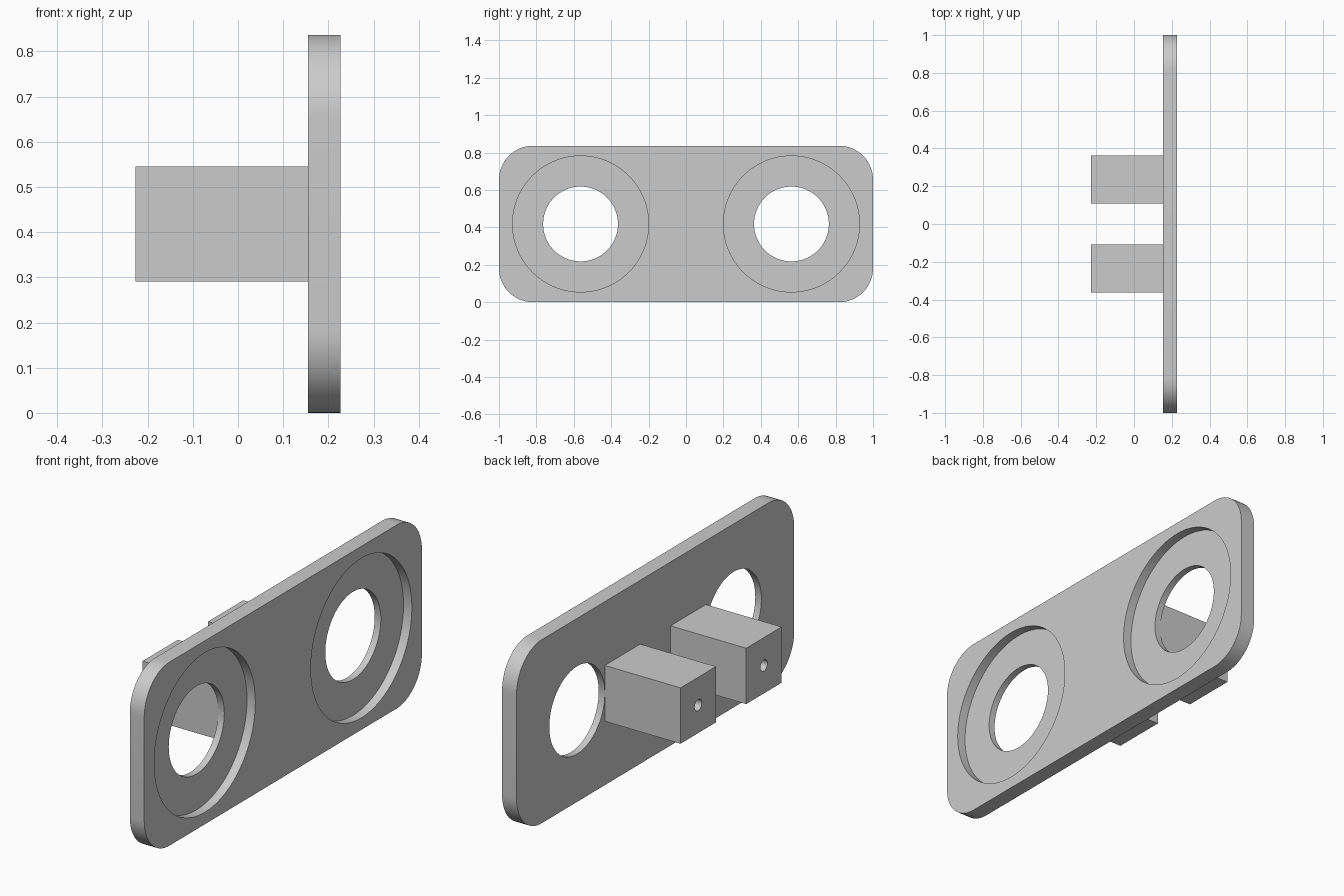
import bpy
import bmesh
import math
from mathutils import Matrix, Vector

if "Cube" in bpy.data.objects:
    bpy.data.objects.remove(bpy.data.objects["Cube"])

S = 1 / 55                 # millimetres to scene units
BACK, FRONT = 8.5, 12.5    # plate faces along x
BLOCK_END = -12.5
MID = 23                   # height of the centre line

grey = bpy.data.materials.new("light_grey")
grey.use_nodes = True
colour = (0.6, 0.6, 0.6, 1)
grey.diffuse_color = colour
grey.node_tree.nodes["Principled BSDF"].inputs["Base Color"].default_value = colour


def finish(name, bm):
    """Turn a bmesh in millimetres into a scaled object."""
    bm.transform(Matrix.Scale(S, 4))
    bmesh.ops.recalc_face_normals(bm, faces=bm.faces)
    mesh = bpy.data.meshes.new(name)
    bm.to_mesh(mesh)
    bm.free()
    mesh.materials.append(grey)
    obj = bpy.data.objects.new(name, mesh)
    bpy.context.collection.objects.link(obj)
    return obj


def box(name, x0, x1, y, width, height, corner=0):
    """Box from x0 to x1 centred on y and MID, with optional rounded corners."""
    bm = bmesh.new()
    place = Matrix.Translation(((x0 + x1) / 2, y, MID))
    size = Matrix.Diagonal((x1 - x0, width, height, 1))
    bmesh.ops.create_cube(bm, size=1, matrix=place @ size)
    if corner:
        edges = [e for e in bm.edges
                 if abs((e.verts[0].co - e.verts[1].co).normalized().x) > 0.9]
        bmesh.ops.bevel(bm, geom=edges, offset=corner, segments=16,
                        profile=0.5, affect='EDGES')
    return finish(name, bm)


def drill(target, x0, x1, y, radius, sides=96):
    """Cut a round hole along x."""
    bm = bmesh.new()
    place = (Matrix.Translation(((x0 + x1) / 2, y, MID))
             @ Matrix.Rotation(math.pi / 2, 4, 'Y'))
    bmesh.ops.create_cone(bm, cap_ends=True, segments=sides, radius1=radius,
                          radius2=radius, depth=x1 - x0, matrix=place)
    cutter = finish("hole_cutter", bm)
    cutter.hide_render = True
    mod = target.modifiers.new("hole", 'BOOLEAN')
    mod.operation = 'DIFFERENCE'
    mod.solver = 'EXACT'
    mod.object = cutter
    bpy.context.view_layer.objects.active = target
    bpy.ops.object.modifier_apply(modifier=mod.name)
    bpy.data.objects.remove(cutter)


def smooth(obj):
    bpy.ops.object.select_all(action='DESELECT')
    obj.select_set(True)
    bpy.context.view_layer.objects.active = obj
    bpy.ops.object.shade_smooth_by_angle(angle=math.radians(30))


# Rounded plate with two counterbored openings
plate = box("plate", BACK, FRONT, 0, 110, 46, corner=10)
for side in (-1, 1):
    drill(plate, FRONT - 2.3, FRONT + 2, side * 31, 20)
    drill(plate, BACK - 2, FRONT + 2, side * 31, 11)
smooth(plate)

# Two mounting blocks, each with a blind screw hole
for name, side in (("front_block", -1), ("back_block", 1)):
    block = box(name, BLOCK_END, BACK, side * 13, 14, 14)
    drill(block, BLOCK_END - 2, BLOCK_END + 15, side * 13, 1.4, sides=32)
    smooth(block)
